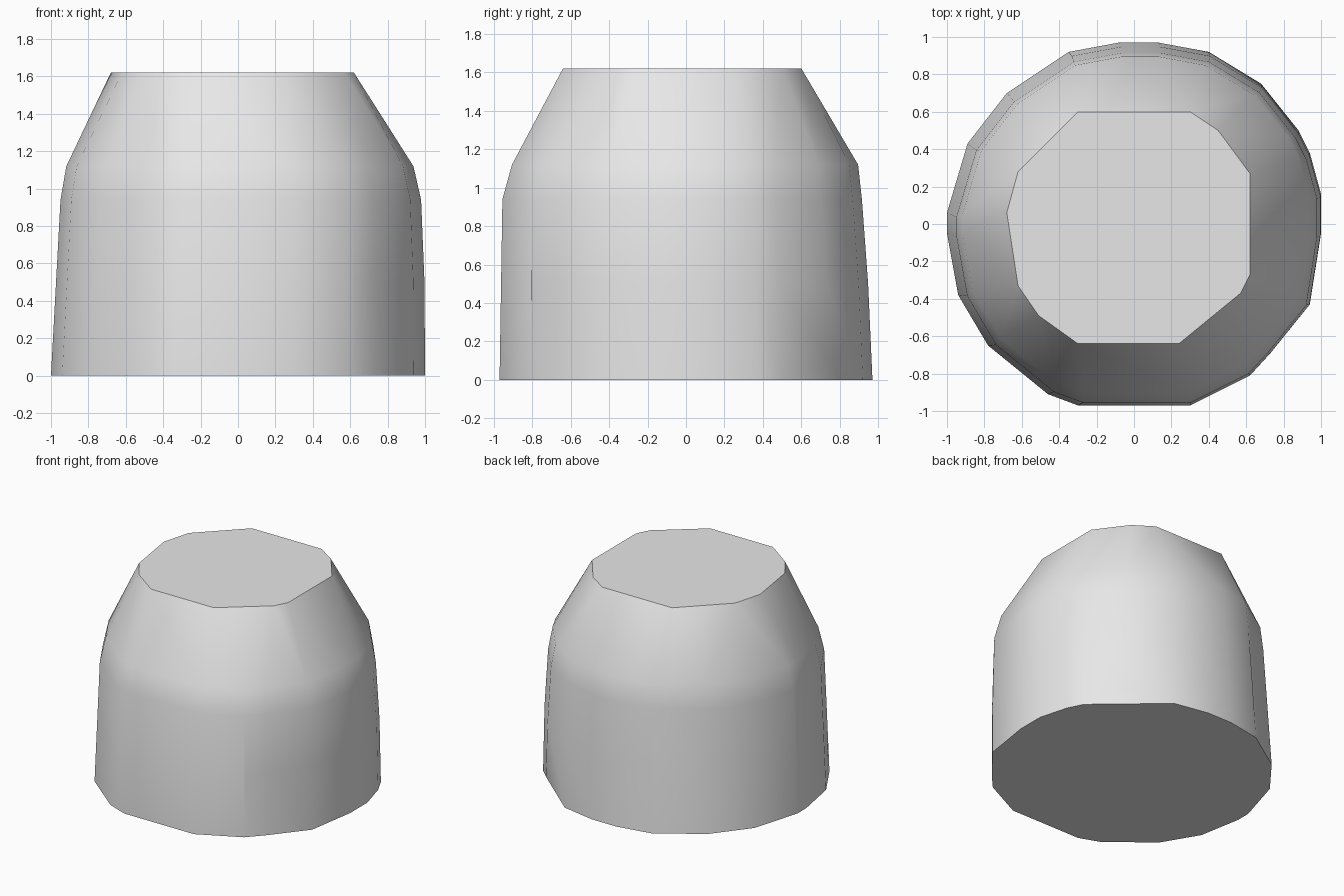
import bpy
import bmesh
import math

# Remove the default object
default_cube = bpy.data.objects.get("Cube")
if default_cube:
    bpy.data.objects.remove(default_cube, do_unlink=True)


def make_material(name, colour):
    material = bpy.data.materials.new(name)
    material.use_nodes = True
    material.diffuse_color = colour
    material.node_tree.nodes["Principled BSDF"].inputs["Base Color"].default_value = colour
    return material


def add_ring(bm, outline, height, scale=1.0, shift_x=0.0, shift_y=0.0):
    """Place one irregular outline at a height."""
    for x, y in outline:
        bm.verts.new((x * scale + shift_x, y * scale + shift_y, height))


# Irregular outlines of the foot and of the flat top
foot_outline = [
    (1, .16), (.94, .38), (.88, .5), (.4, .92), (.13, .97), (-.08, .97),
    (-.35, .92), (-.68, .7), (-.89, .43), (-1, .06), (-1, -.05), (-.94, -.38),
    (-.78, -.65), (-.46, -.91), (-.3, -.97), (.3, -.97), (.62, -.81),
    (.73, -.69), (.94, -.43), (1, -.05),
]
top_outline = [
    (.3, .6), (.45, .5), (.62, .27), (.62, -.27), (.57, -.37), (.24, -.64),
    (-.3, -.64), (-.51, -.49), (-.62, -.33), (-.68, .06), (-.62, .28), (-.3, .6),
]
# Bulge above the chipped corner of the foot
corner_bulge = [(.68, .75)]

# Stacked rings: foot, belly, waist, shoulder, top
bm = bmesh.new()
add_ring(bm, foot_outline, 0)
add_ring(bm, corner_bulge, .1)
add_ring(bm, foot_outline + corner_bulge, .5, scale=.985, shift_x=.012, shift_y=-.008)
add_ring(bm, foot_outline + corner_bulge, .94, scale=.964, shift_x=.015, shift_y=-.02)
add_ring(bm, foot_outline + corner_bulge, 1.12, scale=.928, shift_x=.01, shift_y=-.005)
add_ring(bm, top_outline, 1.62)

# Wrap the rings in one faceted skin and drop whatever lies inside
hull = bmesh.ops.convex_hull(bm, input=bm.verts[:])
inside = {item for item in hull["geom_interior"] + hull["geom_unused"]
          if isinstance(item, bmesh.types.BMVert)}
bmesh.ops.delete(bm, geom=list(inside), context='VERTS')
bmesh.ops.dissolve_limit(bm, angle_limit=math.radians(1), verts=bm.verts[:], edges=bm.edges[:])
bmesh.ops.recalc_face_normals(bm, faces=bm.faces[:])

mesh = bpy.data.meshes.new("stone_block")
bm.to_mesh(mesh)
bm.free()
stone_block = bpy.data.objects.new("stone_block", mesh)
bpy.context.collection.objects.link(stone_block)
mesh.materials.append(make_material("light grey stone", (.8, .8, .8, 1)))

# Soft facets on the sides, crisp rims at top and bottom
bpy.ops.object.select_all(action='DESELECT')
stone_block.select_set(True)
bpy.context.view_layer.objects.active = stone_block
bpy.ops.object.shade_smooth_by_angle(angle=math.radians(35))
